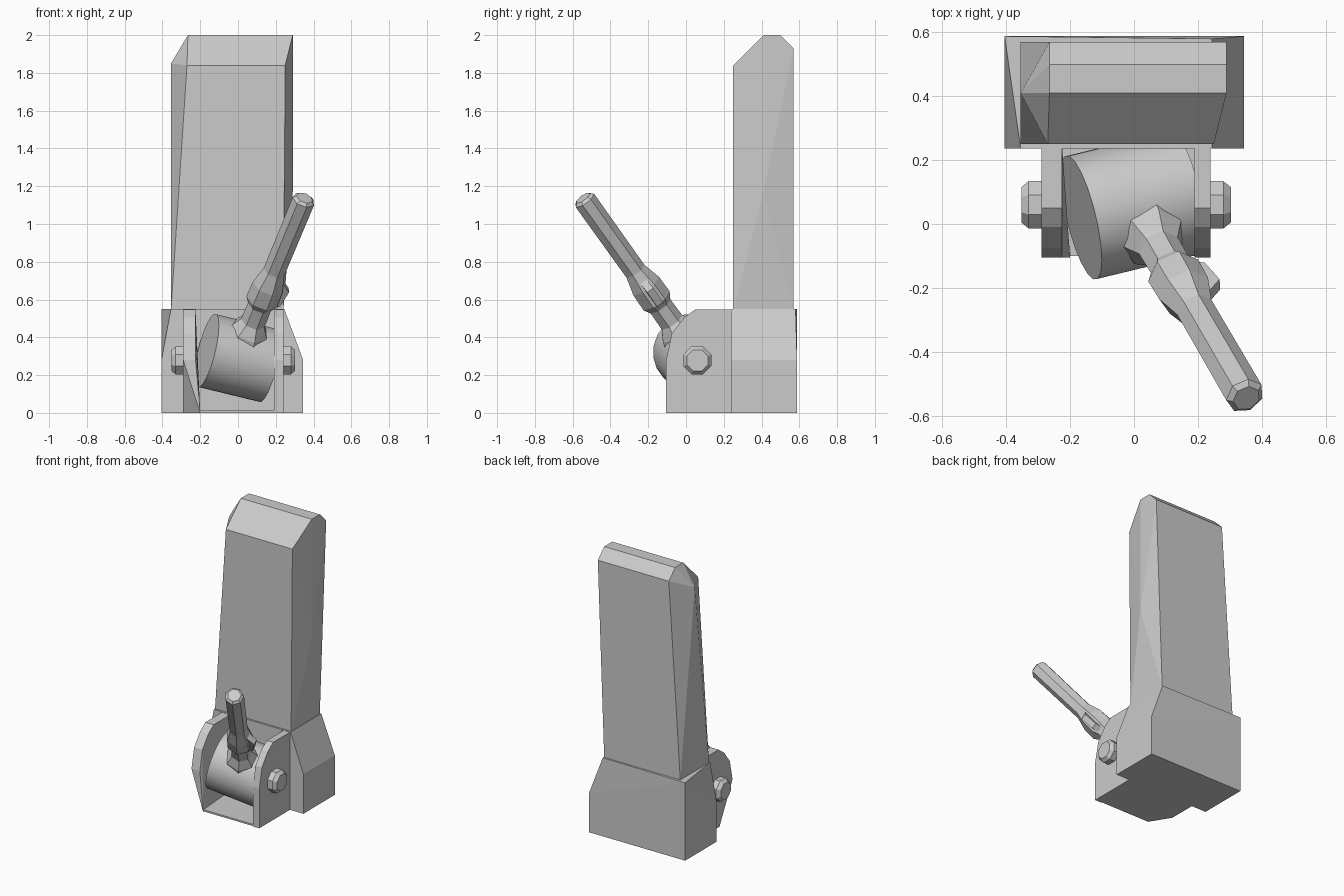
import bpy, bmesh, math
from mathutils import Vector, Matrix

if "Cube" in bpy.data.objects:
    bpy.data.objects.remove(bpy.data.objects["Cube"])


def finish(name, bm, smooth=False):
    bmesh.ops.recalc_face_normals(bm, faces=bm.faces[:])
    me = bpy.data.meshes.new(name)
    bm.to_mesh(me)
    bm.free()
    ob = bpy.data.objects.new(name, me)
    bpy.context.collection.objects.link(ob)
    if smooth:
        bpy.ops.object.select_all(action='DESELECT')
        ob.select_set(True)
        bpy.context.view_layer.objects.active = ob
        bpy.ops.object.shade_smooth_by_angle(angle=math.radians(30))
    return ob


def hull(name, pts):
    """Convex faceted block from its corner points."""
    bm = bmesh.new()
    for p in pts:
        bm.verts.new(p)
    res = bmesh.ops.convex_hull(bm, input=bm.verts[:])
    loose = [v for v in bm.verts if not v.link_faces]
    bmesh.ops.delete(bm, geom=loose, context='VERTS')
    bmesh.ops.dissolve_limit(bm, angle_limit=0.01, verts=bm.verts[:], edges=bm.edges[:])
    return finish(name, bm)


def lathe(name, profile, sides, matrix, smooth=False, phase=0.5):
    """Sweep (radius, height) rings around local z, capped at both ends."""
    bm = bmesh.new()
    rings = []
    for r, h in profile:
        angles = [2 * math.pi * (i + phase) / sides for i in range(sides)]
        rings.append([bm.verts.new(matrix @ Vector((r * math.cos(a), r * math.sin(a), h)))
                      for a in angles])
    for a, b in zip(rings, rings[1:]):
        for i in range(sides):
            j = (i + 1) % sides
            bm.faces.new((a[i], a[j], b[j], b[i]))
    bm.faces.new(rings[0])
    bm.faces.new(rings[-1])
    return finish(name, bm, smooth)


# Rear base block with sloping shoulders
base = [(x, y, z) for x in (-0.405, 0.345) for y in (0.237, 0.588) for z in (0, 0.28)]
base += [(-0.405, 0.588, 0.55), (-0.355, 0.237, 0.55), (0.245, 0.237, 0.55), (0.245, 0.58, 0.55)]
hull("base_block", base)

# Tall upright with a chamfered top and uneven sides
hull("upright", [(x, y, 0.54) for x in (-0.355, 0.24) for y in (0.25, 0.57)] + [
    (-0.27, 0.25, 1.84), (0.25, 0.25, 1.84),
    (-0.265, 0.41, 2.0), (0.29, 0.41, 2.0),
    (-0.265, 0.5, 2.0), (0.29, 0.5, 2.0),
    (-0.265, 0.57, 1.93), (0.29, 0.57, 1.93),
    (-0.355, 0.41, 1.85), (0.29, 0.41, 1.17)])

# Bracket cheeks and floor
arc = [(-0.105, 0.28), (-0.075, 0.42), (-0.01, 0.505), (0.05, 0.548), (0.24, 0.548), (0.24, 0)]
hull("right_cheek", [(x, y, z) for x in (0.19, 0.24) for y, z in arc + [(-0.105, 0)]])
hull("left_cheek", [(x, y, z) for x in (-0.29, -0.225) for y, z in arc]
     + [(-0.29, 0.04, 0), (-0.2, -0.105, 0)])
hull("bracket_floor", [(x, y, z) for z in (0, 0.012) for x, y in
                       ((-0.2, -0.1), (0.2, -0.1), (0.2, 0.24), (-0.28, 0.24), (-0.28, 0.04))])

# Pivot bolts on both sides
for side, x, name in ((1, 0.235, "right_bolt"), (-1, -0.285, "left_bolt")):
    m = Matrix.Translation((x, 0.06, 0.278)) @ Matrix.Rotation(side * math.pi / 2, 4, 'Y')
    lathe(name, [(0.08, 0), (0.08, 0.045), (0.06, 0.068)], 8, m)

# Tilted frame shared by drum and lever: z along the lever, x along the drum
lever_dir = Vector((0.32, -0.55, 0.77)).normalized()
axis = Vector((0.96, 0.2, -0.19))
axis = (axis - lever_dir * axis.dot(lever_dir)).normalized()
frame = Matrix((axis, lever_dir.cross(axis), lever_dir)).transposed().to_4x4()
frame = Matrix.Translation((0, 0.06, 0.29)) @ frame

# Pivot drum
lathe("pivot_drum", [(0.2, -0.175), (0.2, 0.17)], 20,
      frame @ Matrix.Rotation(math.pi / 2, 4, 'Y'), smooth=True)

# Lever: flared foot, neck, collar, grip and blunt tip
lathe("lever", [(0.12, 0.12), (0.105, 0.19), (0.068, 0.25), (0.066, 0.36), (0.088, 0.4),
                (0.086, 0.5), (0.06, 0.6), (0.062, 1.085), (0.045, 1.1)], 7, frame)

# Small trigger fin on the collar
hull("lever_fin", [frame @ Vector((x, y, z)) for y in (-0.02, 0.02) for x, z in
                   ((0.05, 0.36), (0.1, 0.4), (0.115, 0.5), (0.05, 0.56))])
